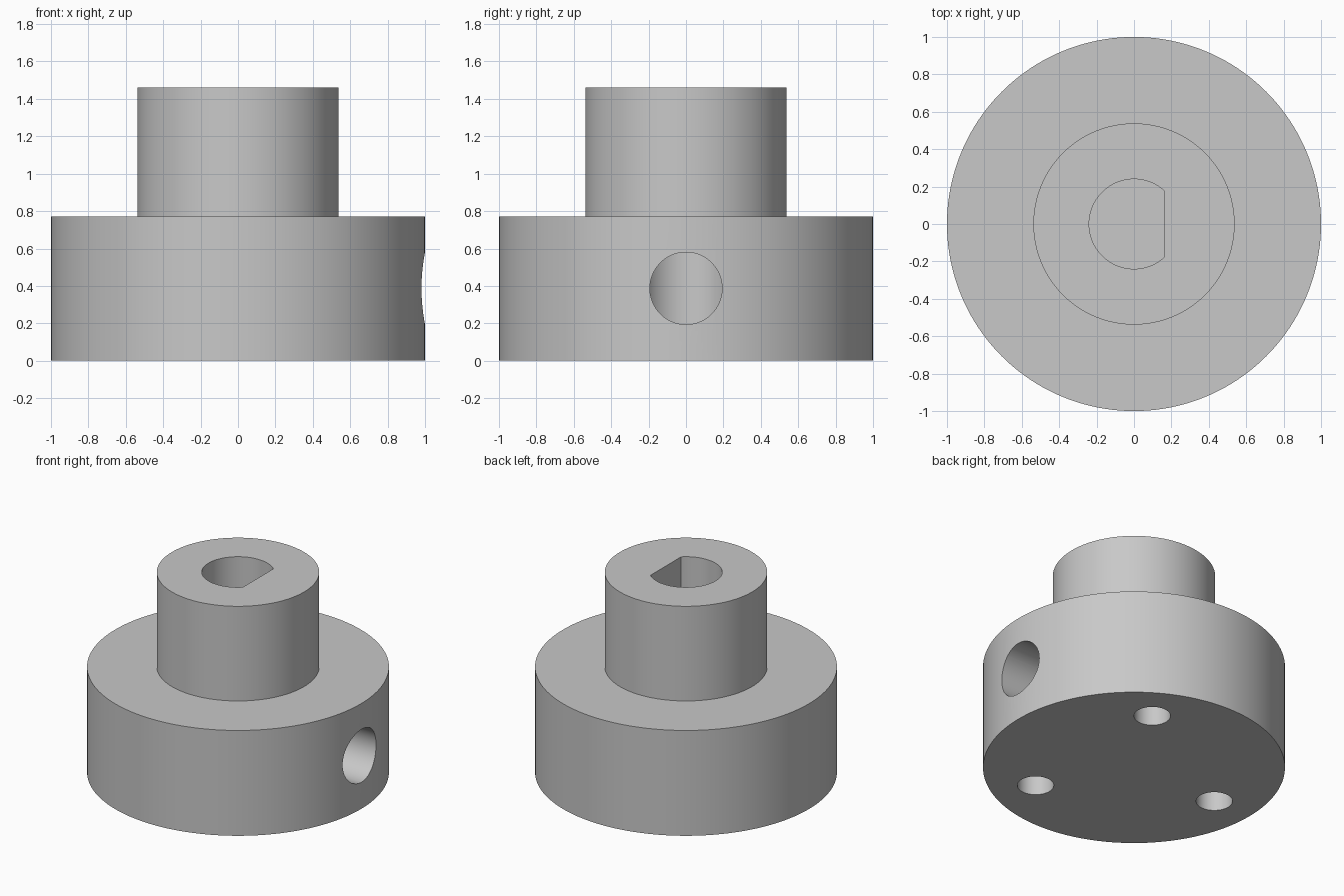
import bpy, bmesh, math
from mathutils import Matrix, Vector

cube = bpy.data.objects.get("Cube")
if cube:
    bpy.data.objects.remove(cube, do_unlink=True)

GREY = (0.58, 0.58, 0.58, 1)
grey = bpy.data.materials.new("plain grey")
grey.use_nodes = True
grey.diffuse_color = GREY
grey.node_tree.nodes["Principled BSDF"].inputs["Base Color"].default_value = GREY

FLANGE_R, FLANGE_TOP = 1.0, 0.77
HUB_R, HUB_TOP = 0.538, 1.462
BORE_R, BORE_FLOOR, BORE_FLAT = 0.24, 0.15, 0.163
SCREW_R, SCREW_Z = 0.193, 0.387
BOLT_R, BOLT_CIRCLE, BOLT_DEPTH = 0.121, 0.694, 0.46


def make_object(name, bm):
    bmesh.ops.recalc_face_normals(bm, faces=bm.faces)
    mesh = bpy.data.meshes.new(name)
    bm.to_mesh(mesh)
    bm.free()
    mesh.materials.append(grey)
    obj = bpy.data.objects.new(name, mesh)
    bpy.context.collection.objects.link(obj)
    return obj


def cylinder(name, radius, start, end, sides=96, flat=None):
    """Cylinder between two points, optionally cut flat on its +x side."""
    start, end = Vector(start), Vector(end)
    axis = end - start
    turn = axis.to_track_quat('Z', 'Y').to_matrix().to_4x4()
    bm = bmesh.new()
    bmesh.ops.create_cone(bm, cap_ends=True, segments=sides, radius1=radius,
                          radius2=radius, depth=axis.length,
                          matrix=Matrix.Translation((start + end) / 2) @ turn)
    if flat is not None:
        bmesh.ops.bisect_plane(bm, geom=bm.verts[:] + bm.edges[:] + bm.faces[:],
                               plane_co=(flat, 0, 0), plane_no=(1, 0, 0),
                               clear_outer=True)
        bmesh.ops.holes_fill(bm, edges=[e for e in bm.edges if e.is_boundary])
    return make_object(name, bm)


# Stepped body: wide flange with a narrower hub, turned from one profile
bm = bmesh.new()
profile = [(0, 0), (FLANGE_R, 0), (FLANGE_R, FLANGE_TOP),
           (HUB_R, FLANGE_TOP), (HUB_R, HUB_TOP), (0, HUB_TOP)]
verts = [bm.verts.new((r, 0, z)) for r, z in profile]
edges = [bm.edges.new(pair) for pair in zip(verts, verts[1:])]
bmesh.ops.spin(bm, geom=verts + edges, cent=(0, 0, 0), axis=(0, 0, 1),
               angle=math.tau, steps=160, use_merge=True)
bmesh.ops.remove_doubles(bm, verts=bm.verts, dist=0.0001)
bmesh.ops.dissolve_limit(bm, angle_limit=math.radians(0.5),
                         verts=bm.verts, edges=bm.edges)
body = make_object("flanged_hub", bm)

# D-shaped shaft bore and the radial set screw hole that meets it
cutters = [
    cylinder("shaft_bore_cutter", BORE_R, (0, 0, BORE_FLOOR),
             (0, 0, HUB_TOP + 0.1), flat=BORE_FLAT),
    cylinder("set_screw_cutter", SCREW_R, (0.05, 0, SCREW_Z), (1.1, 0, SCREW_Z)),
]

# Three blind bolt holes in the underside
for i in range(3):
    a = math.pi / 3 + i * math.tau / 3
    x, y = BOLT_CIRCLE * math.cos(a), BOLT_CIRCLE * math.sin(a)
    cutters.append(cylinder(f"bolt_hole_cutter_{i + 1}", BOLT_R,
                            (x, y, -0.1), (x, y, BOLT_DEPTH), sides=64))

bpy.ops.object.select_all(action='DESELECT')
body.select_set(True)
bpy.context.view_layer.objects.active = body
for cutter in cutters:
    cutter.hide_render = True
    mod = body.modifiers.new(cutter.name, 'BOOLEAN')
    mod.operation = 'DIFFERENCE'
    mod.solver = 'EXACT'
    mod.object = cutter
    bpy.ops.object.modifier_apply(modifier=mod.name)
    bpy.data.objects.remove(cutter, do_unlink=True)

bpy.ops.object.shade_smooth_by_angle(angle=math.radians(30))
